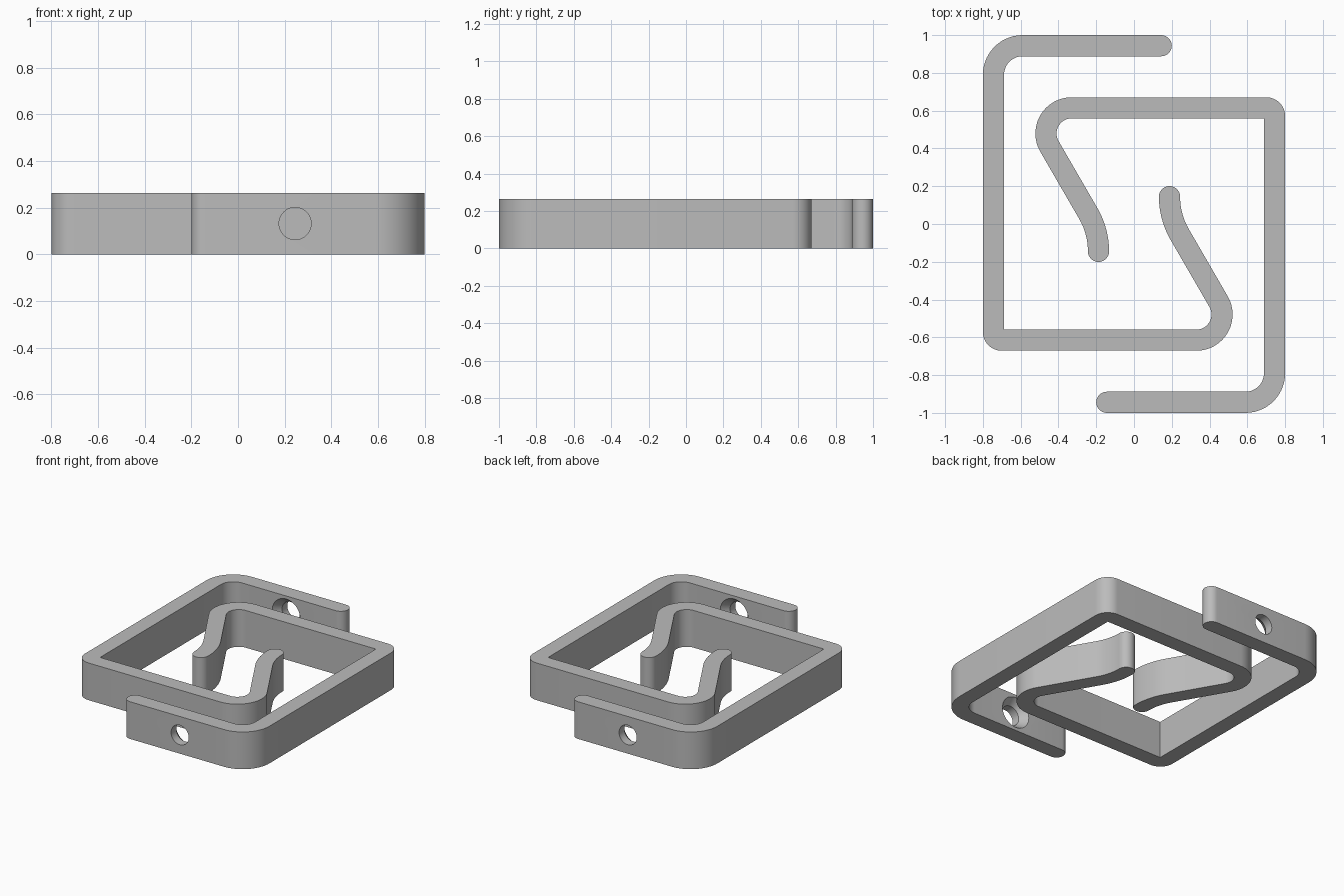
import bpy, bmesh, math
from mathutils import Matrix

if "Cube" in bpy.data.objects:
    bpy.data.objects.remove(bpy.data.objects["Cube"])

HEIGHT = 0.263
HALF = 0.056          # half of the wall thickness

grey = bpy.data.materials.new("plain grey")
grey.diffuse_color = (0.5, 0.5, 0.5, 1)
grey.use_nodes = True
grey.node_tree.nodes["Principled BSDF"].inputs["Base Color"].default_value = grey.diffuse_color


def arc(cx, cy, r, a0, a1, n=14):
    angles = [math.radians(a0 + (a1 - a0) * i / n) for i in range(n + 1)]
    return [(cx + r * math.cos(a), cy + r * math.sin(a)) for a in angles]


def hook_outline():
    R = 0.40                                            # curve of the inner tip
    tx, ty = 0.188, 0.145
    pts = arc(0.144, 0.944, HALF, -90, 90)              # rounded arm end
    pts += arc(-0.59, 0.79, 0.21, 90, 180)              # large outer corner
    pts += arc(-0.70, -0.571, 0.10, 180, 270)           # small outer corner
    pts += arc(0.33, -0.479, 0.192, -90, 30, 24)        # outside of spring bend
    pts += arc(tx + R, ty, R - HALF, 210, 180)          # inner tip, right side
    pts += arc(tx, ty, HALF, 0, 180)[1:-1]              # rounded inner tip
    pts += arc(tx + R, ty, R + HALF, 180, 210)          # inner tip, left side
    pts += arc(0.33, -0.479, 0.08, 30, -90, 24)         # inside of spring bend
    pts += [(-0.688, -0.559)]                           # sharp inner corner
    pts += arc(-0.59, 0.79, 0.098, 180, 90)             # inside of large corner
    return pts


def add_object(name, bm):
    bmesh.ops.recalc_face_normals(bm, faces=bm.faces)
    mesh = bpy.data.meshes.new(name)
    bm.to_mesh(mesh)
    bm.free()
    mesh.materials.append(grey)
    obj = bpy.data.objects.new(name, mesh)
    bpy.context.collection.objects.link(obj)
    return obj


def make_hook(name, turn):
    # Extruded spring hook
    bm = bmesh.new()
    face = bm.faces.new([bm.verts.new((x, y, 0)) for x, y in hook_outline()])
    ext = bmesh.ops.extrude_face_region(bm, geom=[face])
    top = [v for v in ext["geom"] if isinstance(v, bmesh.types.BMVert)]
    bmesh.ops.translate(bm, verts=top, vec=(0, 0, HEIGHT))
    bmesh.ops.rotate(bm, verts=bm.verts, matrix=turn)
    hook = add_object(name, bm)

    # Countersunk screw hole, wide on the inner side
    bm = bmesh.new()
    n, rings = 40, []
    for y, r in [(0.872, 0.122), (0.940, 0.069), (1.03, 0.069)]:
        rings.append([bm.verts.new((-0.245 + r * math.cos(math.tau * i / n), y,
                                    0.132 + r * math.sin(math.tau * i / n)))
                      for i in range(n)])
    for a, b in zip(rings, rings[1:]):
        for i in range(n):
            j = (i + 1) % n
            bm.faces.new([a[i], a[j], b[j], b[i]])
    bm.faces.new(rings[0])
    bm.faces.new(rings[-1])
    bmesh.ops.rotate(bm, verts=bm.verts, matrix=turn)
    cutter = add_object("screw_hole_cutter", bm)
    cutter.hide_render = True

    mod = hook.modifiers.new("screw hole", 'BOOLEAN')
    mod.operation = 'DIFFERENCE'
    mod.solver = 'EXACT'
    mod.object = cutter
    bpy.ops.object.select_all(action='DESELECT')
    hook.select_set(True)
    bpy.context.view_layer.objects.active = hook
    bpy.ops.object.modifier_apply(modifier=mod.name)
    bpy.data.objects.remove(cutter)
    bpy.ops.object.shade_smooth_by_angle(angle=math.radians(25))


# Two identical hooks, half a turn apart
make_hook("left_hook", Matrix.Identity(3))
make_hook("right_hook", Matrix.Rotation(math.pi, 3, 'Z'))
